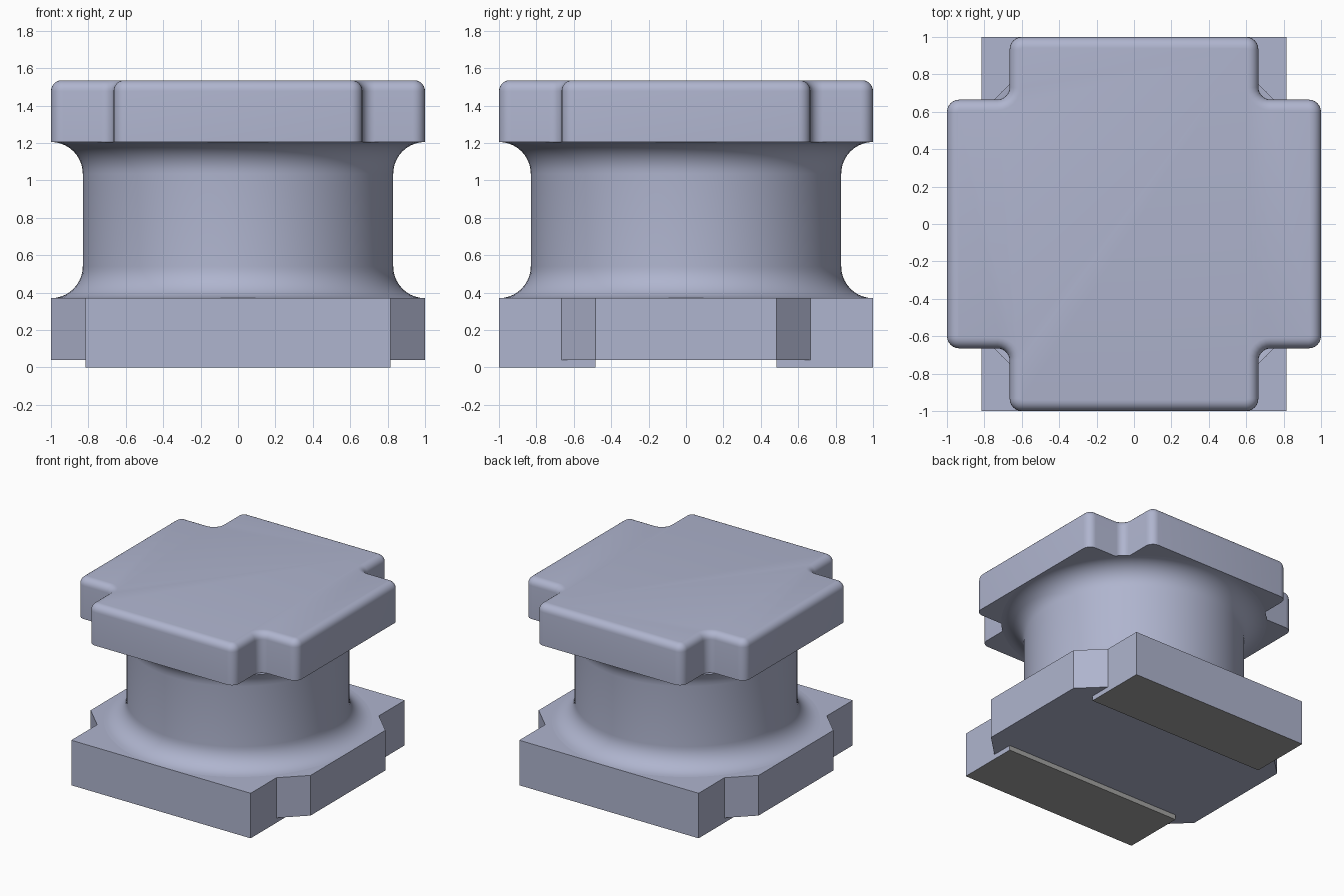
import bpy, bmesh, math

cube = bpy.data.objects.get("Cube")
if cube:
    bpy.data.objects.remove(cube, do_unlink=True)


def material(name, rgb):
    m = bpy.data.materials.new(name)
    m.use_nodes = True
    m.diffuse_color = (*rgb, 1)
    m.node_tree.nodes["Principled BSDF"].inputs["Base Color"].default_value = (*rgb, 1)
    return m


body = material("lavender grey", (0.43, 0.46, 0.62))
metal = material("neutral grey", (0.37, 0.37, 0.36))


def finish(bm, name, smooth=False):
    bmesh.ops.recalc_face_normals(bm, faces=bm.faces)
    mesh = bpy.data.meshes.new(name)
    bm.to_mesh(mesh)
    bm.free()
    ob = bpy.data.objects.new(name, mesh)
    bpy.context.collection.objects.link(ob)
    mesh.materials.append(body)
    mesh.materials.append(metal)
    if smooth:
        bpy.ops.object.select_all(action="DESELECT")
        ob.select_set(True)
        bpy.context.view_layer.objects.active = ob
        bpy.ops.object.shade_smooth_by_angle(angle=math.radians(35))
    return ob


def prism(quarter, z0, z1):
    """Extrude an outline mirrored from its +x +y quarter."""
    back = quarter[::-1]
    outline = (quarter + [(-x, y) for x, y in back]
               + [(-x, -y) for x, y in quarter] + [(x, -y) for x, y in back])
    bm = bmesh.new()
    face = bm.faces.new([bm.verts.new((x, y, z0)) for x, y in outline])
    top = bmesh.ops.extrude_face_region(bm, geom=[face])["geom"]
    bmesh.ops.translate(bm, vec=(0, 0, z1 - z0),
                        verts=[g for g in top if isinstance(g, bmesh.types.BMVert)])
    bmesh.ops.recalc_face_normals(bm, faces=bm.faces)
    return bm


PAD_X, PAD_Y, PAD_H = 0.815, 0.485, 0.04
BASE_TOP, CAP_BOTTOM, CAP_TOP = 0.37, 1.205, 1.535

# Base flange with chamfered notches beside the terminals
finish(prism([(1, PAD_Y), (PAD_X, 0.665), (PAD_X, 1)], PAD_H, BASE_TOP), "base_flange")

# Terminal pads: metal below and on the inner edge
for name, s in (("front_terminal", -1), ("back_terminal", 1)):
    bm = prism([(PAD_X, (1 - PAD_Y) / 2)], 0, PAD_H)
    bmesh.ops.translate(bm, verts=bm.verts, vec=(0, s * (1 + PAD_Y) / 2, 0))
    for f in list(bm.faces):
        if f.normal.z > 0.5:
            bmesh.ops.delete(bm, geom=[f], context="FACES_ONLY")
        elif f.normal.z < -0.5 or f.normal.y * s < -0.5:
            f.material_index = 1
    finish(bm, name)

# Round core flaring into both flanges
R, FLARE, STEPS = 0.83, 0.17, 10
arc = [math.pi / 2 * i / STEPS for i in range(STEPS + 1)]
lower = [(R + FLARE * (1 - math.sin(a)), BASE_TOP + FLARE * (1 - math.cos(a))) for a in arc]
upper = [(r, BASE_TOP + CAP_BOTTOM - z) for r, z in reversed(lower)]
bm = bmesh.new()
verts = [bm.verts.new((r, 0, z)) for r, z in lower + upper]
edges = [bm.edges.new(pair) for pair in zip(verts, verts[1:])]
bmesh.ops.spin(bm, geom=verts + edges, cent=(0, 0, 0), axis=(0, 0, 1),
               angle=math.tau, steps=96, use_merge=True)
bmesh.ops.remove_doubles(bm, verts=bm.verts, dist=0.0001)
finish(bm, "core", True)

# Cross-shaped top flange: rounded corners, then a rounded top rim
ARM = 0.665
bm = prism([(1, ARM), (ARM, ARM), (ARM, 1)], CAP_BOTTOM, CAP_TOP)
upright = [e for e in bm.edges if abs(e.verts[0].co.z - e.verts[1].co.z) > 0.1]
bmesh.ops.bevel(bm, geom=upright, offset=0.066, segments=6, profile=0.5, affect="EDGES")
rim = [e for e in bm.edges if all(v.co.z > CAP_TOP - 0.001 for v in e.verts)]
bmesh.ops.bevel(bm, geom=rim, offset=0.058, segments=6, profile=0.5, affect="EDGES")
finish(bm, "top_flange", True)
